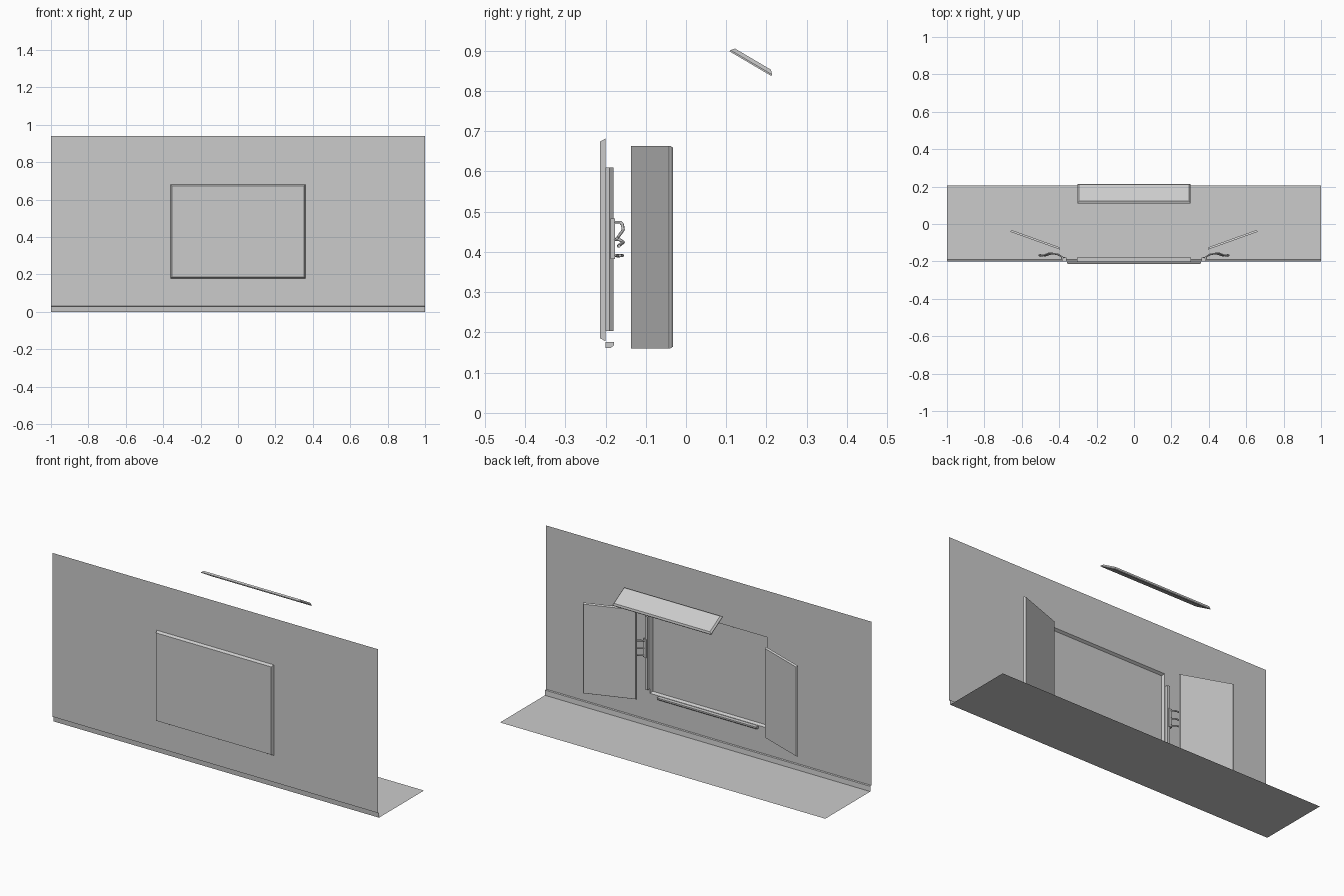
import bpy, bmesh, math
from mathutils import Matrix, Vector

if "Cube" in bpy.data.objects:
    bpy.data.objects.remove(bpy.data.objects["Cube"])


def make_mesh(name, verts, faces, matrix=None):
    mesh = bpy.data.meshes.new(name)
    mesh.from_pydata([tuple(v) for v in verts], [], faces)
    obj = bpy.data.objects.new(name, mesh)
    bpy.context.collection.objects.link(obj)
    if matrix:
        obj.matrix_world = matrix
    return obj


def rect(hx, z0, z1, y):
    return [(-hx, y, z0), (hx, y, z0), (hx, y, z1), (-hx, y, z1)]


def bridge(a, b):
    return [(a + i, a + (i + 1) % 4, b + (i + 1) % 4, b + i) for i in range(4)]


def fix_normals(obj):
    bm = bmesh.new()
    bm.from_mesh(obj.data)
    bmesh.ops.recalc_face_normals(bm, faces=bm.faces)
    bm.to_mesh(obj.data)
    bm.free()


def chamfered_panel(name, w, h, t, inset, matrix):
    """Thin slab in local XY, with its upper face chamfered in."""
    verts = []
    for z, d in ((0, 0), (t * 0.3, 0), (t, inset)):
        x, y = w / 2 - d, h / 2 - d
        verts += [(-x, -y, z), (x, -y, z), (x, y, z), (-x, y, z)]
    obj = make_mesh(name, verts, [(3, 2, 1, 0), (8, 9, 10, 11)] + bridge(0, 4) + bridge(4, 8), matrix)
    fix_normals(obj)
    return obj


def prism(name, profile, axis, a, b):
    """Extrude a profile along x (profile is y,z) or z (profile is x,y)."""
    def place(p, v):
        return (v, p[0], p[1]) if axis == 'x' else (p[0], p[1], v)
    n = len(profile)
    verts = [place(p, a) for p in profile] + [place(p, b) for p in profile]
    faces = [tuple(range(n)), tuple(range(n, 2 * n))]
    faces += [(i, (i + 1) % n, n + (i + 1) % n, n + i) for i in range(n)]
    obj = make_mesh(name, verts, faces)
    fix_normals(obj)
    return obj


def cable(name, points, radius=0.004):
    curve = bpy.data.curves.new(name, 'CURVE')
    curve.dimensions = '3D'
    curve.bevel_depth = radius
    curve.bevel_resolution = 1
    curve.use_fill_caps = True
    spline = curve.splines.new('POLY')
    spline.points.add(len(points) - 1)
    for p, co in zip(spline.points, points):
        p.co = (*co, 1)
    obj = bpy.data.objects.new(name, curve)
    bpy.context.collection.objects.link(obj)


# Back wall sheet with a rectangular opening
WALL = -0.2
make_mesh("wall", rect(1, 0.03, 0.94, WALL) + rect(0.36, 0.178, 0.682, WALL), bridge(0, 4))

# Shallow recess behind the opening
make_mesh("recess", rect(0.36, 0.178, 0.682, WALL) + rect(0.354, 0.186, 0.674, -0.214),
          bridge(0, 4) + [(7, 6, 5, 4)])

# Skirting ledge and floor, one folded sheet each
make_mesh("skirting", [(x, y, z) for y, z in ((WALL, 0.03), (-0.192, 0.028), (-0.19, 0)) for x in (-1, 1)],
          [(1, 0, 2, 3), (3, 2, 4, 5)])
make_mesh("floor", [(-1, -0.19, 0), (1, -0.19, 0), (1, 0.205, 0), (-1, 0.205, 0)], [(0, 1, 2, 3)])

# Small shelf bar under the opening
prism("lower_bar", [(WALL, 0.161), (-0.188, 0.161), (-0.179, 0.168), (-0.179, 0.176), (WALL, 0.176)],
      'x', -0.305, 0.305)

# Tilted lamp panel overhead
chamfered_panel("overhead_panel", 0.606, 0.12, 0.013, 0.008,
                Matrix.Translation((0.0, 0.160, 0.868)) @ Matrix.Rotation(math.radians(-30.5), 4, 'X'))

for s, side in ((1, "right"), (-1, "left")):
    # Angled side panels, chamfered towards the room
    along = Vector((s * 0.265, 0.095, 0)).normalized()
    normal = Vector((-s * along.y, abs(along.x), 0))
    m = Matrix((along, Vector((0, 0, 1)), normal)).transposed().to_4x4()
    m.translation = Vector((s * 0.529, -0.089, 0.412)) 
    chamfered_panel(side + "_panel", 0.28, 0.503, 0.011, 0.004, m)

    # Upright strips beside the opening
    prism(side + "_strip", [(s * 0.362, WALL), (s * 0.386, WALL), (s * 0.386, -0.19),
                            (s * 0.378, -0.18), (s * 0.362, -0.18)], 'z', 0.203, 0.61)
    # Cable connector on the strip
    prism(side + "_connector", [(s * 0.368, -0.188), (s * 0.39, -0.188), (s * 0.388, -0.176),
                                (s * 0.368, -0.176)], 'z', 0.382, 0.483)
    # Three loose cables leaving the connector
    paths = (
        [(0.375, -0.182, 0.474), (0.405, -0.163, 0.474), (0.435, -0.158, 0.468),
         (0.455, -0.156, 0.455), (0.485, -0.168, 0.438), (0.505, -0.172, 0.434)],
        [(0.375, -0.182, 0.431), (0.405, -0.164, 0.430), (0.44, -0.156, 0.424),
         (0.475, -0.168, 0.415), (0.51, -0.166, 0.415)],
        [(0.375, -0.182, 0.391), (0.405, -0.163, 0.392), (0.44, -0.158, 0.391),
         (0.475, -0.170, 0.390), (0.505, -0.164, 0.391)],
    )
    for i, path in enumerate(paths):
        cable(f"{side}_cable_{i + 1}", [(s * x, y, z) for x, y, z in path])
